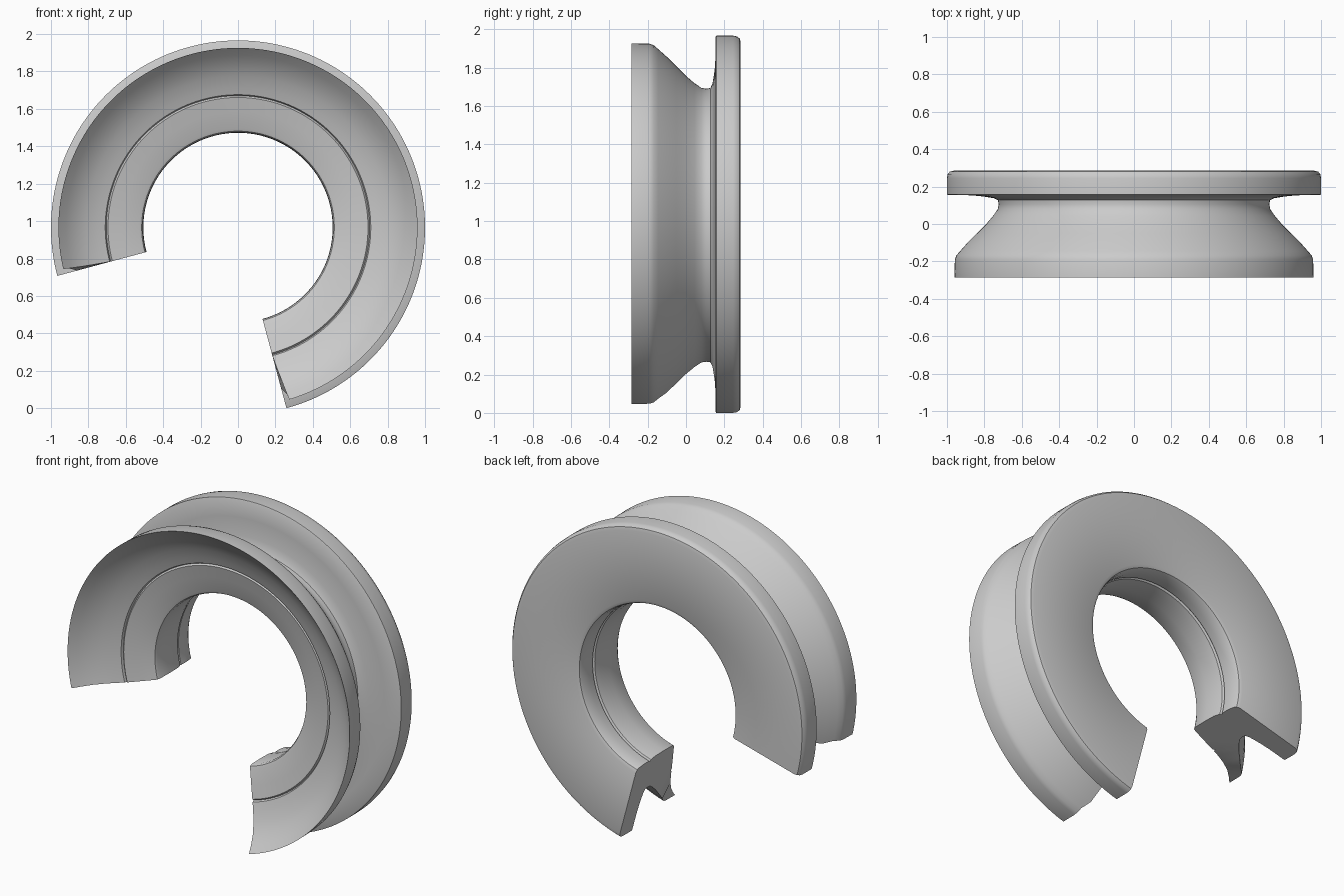
import bpy, bmesh
from math import sin, cos, radians

if "Cube" in bpy.data.objects:
    bpy.data.objects.remove(bpy.data.objects["Cube"])

CENTRE_Z = 0.966
START, END, STEPS = -75, 195, 144

# Closed cross-section as (radius, y)
profile = [
    # back flange, rounded corners
    (0.525, 0.262), (0.532, 0.277), (0.55, 0.285), (0.965, 0.285), (0.985, 0.28),
    (0.996, 0.266), (1.0, 0.245), (1.0, 0.158), (0.995, 0.155),
    # groove between the flanges
    (0.89, 0.154), (0.83, 0.150), (0.785, 0.144), (0.75, 0.138), (0.727, 0.127),
    (0.724, 0.105), (0.728, 0.08), (0.752, 0.045), (0.79, 0.0),
    (0.84, -0.05), (0.89, -0.10), (0.93, -0.145), (0.95, -0.168), (0.958, -0.19),
    # front lip and dished front
    (0.96, -0.285), (0.92, -0.243), (0.87, -0.198), (0.81, -0.162), (0.75, -0.136),
    (0.71, -0.122), (0.704, -0.108), (0.695, -0.118),
    # inner ring and bore
    (0.62, -0.10), (0.53, -0.078), (0.515, -0.072), (0.508, -0.058),
    (0.506, 0.03), (0.508, 0.11), (0.516, 0.15), (0.528, 0.157), (0.52, 0.165),
    (0.518, 0.21),
]


def end_inset(r, y):
    """Degrees by which the front lip stops short of the cut ends."""
    return 1.6 * max(0, (r - 0.7) / 0.26) if y < -0.1 else 0


bm = bmesh.new()
rings = []
for i in range(STEPS + 1):
    ring = []
    for r, y in profile:
        inset = end_inset(r, y)
        a = radians(START + inset + (END - START - 2 * inset) * i / STEPS)
        ring.append(bm.verts.new((r * cos(a), y, CENTRE_Z + r * sin(a))))
    rings.append(ring)

n = len(profile)
for a, b in zip(rings, rings[1:]):
    for j in range(n):
        k = (j + 1) % n
        bm.faces.new((a[j], a[k], b[k], b[j]))

# Cut ends
caps = [bm.faces.new(rings[0]), bm.faces.new(rings[-1])]
bmesh.ops.triangulate(bm, faces=caps)
bmesh.ops.recalc_face_normals(bm, faces=bm.faces)

mesh = bpy.data.meshes.new("grooved_split_ring")
bm.to_mesh(mesh)
bm.free()
ring_obj = bpy.data.objects.new("grooved_split_ring", mesh)
bpy.context.collection.objects.link(ring_obj)
bpy.context.view_layer.objects.active = ring_obj
ring_obj.select_set(True)
bpy.ops.object.shade_smooth_by_angle(angle=radians(35))
